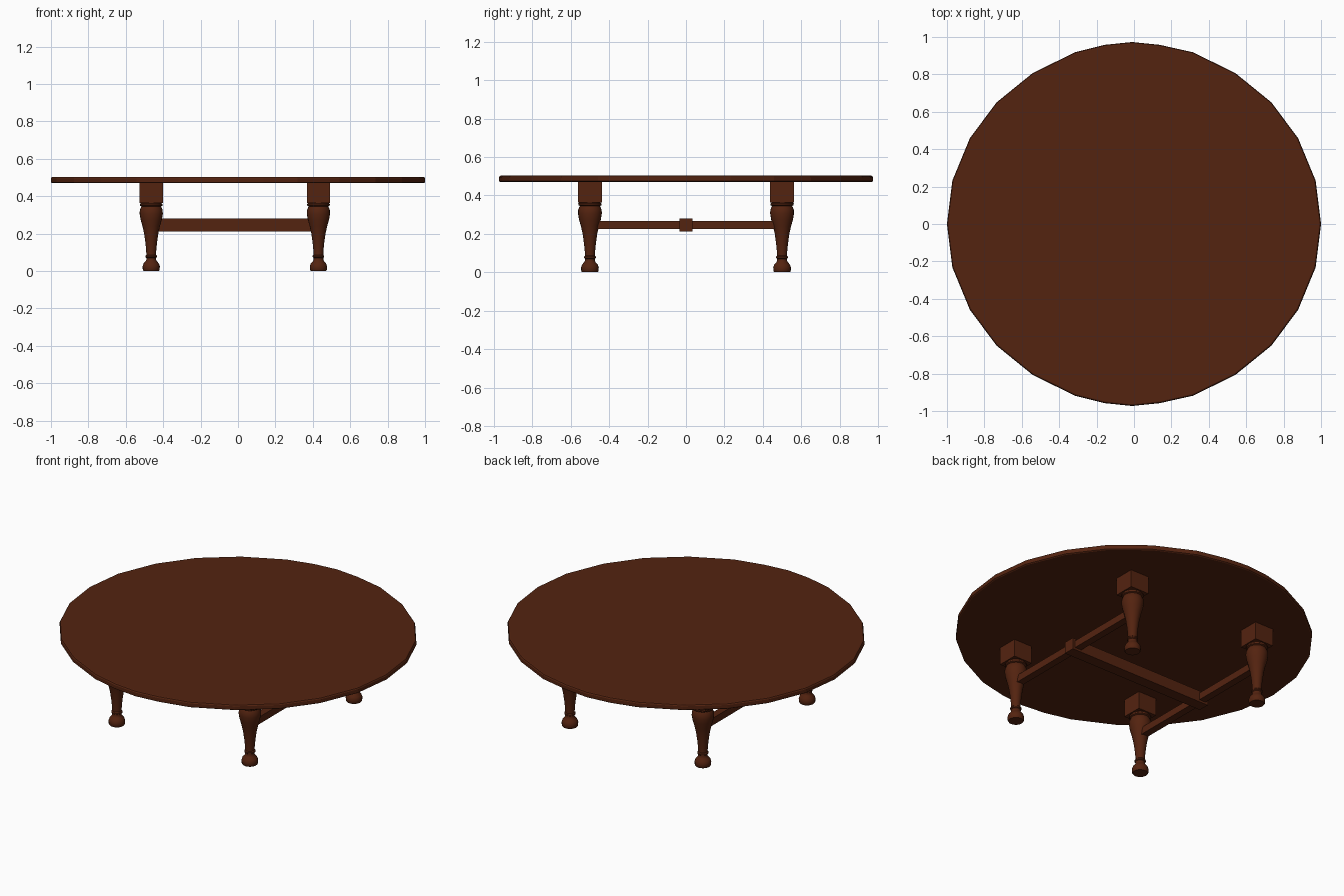
import bpy, bmesh, math

if "Cube" in bpy.data.objects:
    bpy.data.objects.remove(bpy.data.objects["Cube"])

wood = bpy.data.materials.new("dark_brown_wood")
wood.diffuse_color = (0.088, 0.0168, 0.005, 1)
wood.use_nodes = True
wood.node_tree.nodes["Principled BSDF"].inputs["Base Color"].default_value = wood.diffuse_color
CX = -0.017  # the base sits slightly left of the top's centre


def finish(name, bm, smooth=False):
    bmesh.ops.recalc_face_normals(bm, faces=bm.faces)
    me = bpy.data.meshes.new(name)
    bm.to_mesh(me)
    bm.free()
    me.materials.append(wood)
    ob = bpy.data.objects.new(name, me)
    bpy.context.collection.objects.link(ob)
    if smooth:
        bpy.ops.object.select_all(action='DESELECT')
        ob.select_set(True)
        bpy.context.view_layer.objects.active = ob
        bpy.ops.object.shade_smooth_by_angle(angle=math.radians(40))
    return ob


def box(name, lo, hi):
    bm = bmesh.new()
    bmesh.ops.create_cube(bm, size=1)
    for v in bm.verts:
        v.co = [(a + b) / 2 + c * (b - a) for a, b, c in zip(lo, hi, v.co)]
    return finish(name, bm)


# Table top: 28-sided outline from its right rear quarter
right = [(0.997, 0), (0.968, 0.232), (0.875, 0.457), (0.733, 0.648),
         (0.542, 0.803), (0.316, 0.915), (0.137, 0.955)]
left = [(-x, y) for x, y in right[:-1]] + [(-0.157, 0.955)]
rear = right + [(-0.01, 0.97)] + left[::-1]
outline = rear + [(x, -y) for x, y in rear[-2:0:-1]]
bm = bmesh.new()
rings = []
for z, s in ((0.47, 0.997), (0.474, 1.003), (0.495, 1.003), (0.501, 0.999), (0.503, 0.993)):
    rings.append([bm.verts.new((x * s, y * s, z)) for x, y in outline])
n = len(outline)
for a, b in zip(rings, rings[1:]):
    for i in range(n):
        j = (i + 1) % n
        bm.faces.new((a[i], a[j], b[j], b[i]))
bm.faces.new(rings[0])
bm.faces.new(rings[-1])
finish("table_top", bm)

# Turned leg profile: radius, height
profile = [(0.041, 0), (0.045, 0.006), (0.046, 0.025), (0.041, 0.040), (0.030, 0.052),
           (0.026, 0.060), (0.026, 0.070), (0.031, 0.074), (0.031, 0.081), (0.026, 0.086),
           (0.027, 0.11), (0.031, 0.15), (0.038, 0.20), (0.047, 0.24), (0.057, 0.275),
           (0.062, 0.305), (0.061, 0.325), (0.055, 0.340), (0.052, 0.345),
           (0.060, 0.349), (0.061, 0.357), (0.056, 0.361), (0.056, 0.37)]
SIDES = 20


def turned_leg(name, x, y):
    bm = bmesh.new()
    rings = [[bm.verts.new((x + r * math.cos(2 * math.pi * k / SIDES),
                            y + r * math.sin(2 * math.pi * k / SIDES), z))
              for k in range(SIDES)] for r, z in profile]
    for a, b in zip(rings, rings[1:]):
        for i in range(SIDES):
            j = (i + 1) % SIDES
            bm.faces.new((a[i], a[j], b[j], b[i]))
    bm.faces.new(rings[0])
    bm.faces.new(rings[-1])
    finish(name, bm, smooth=True)


# Legs with square blocks, and side rails
for sx, side in ((-1, "left"), (1, "right")):
    x = CX + sx * 0.447
    for sy, end in ((-1, "front"), (1, "back")):
        y = sy * 0.5
        turned_leg(f"{end}_{side}_leg", x, y)
        box(f"{end}_{side}_leg_block", (x - 0.062, y - 0.062, 0.364), (x + 0.062, y + 0.062, 0.472))
    box(f"{side}_side_rail", (x - 0.022, -0.48, 0.224), (x + 0.022, 0.48, 0.267))

# Centre stretcher joining the side rails
box("centre_stretcher", (CX - 0.485, -0.034, 0.211), (CX + 0.485, 0.034, 0.28))
